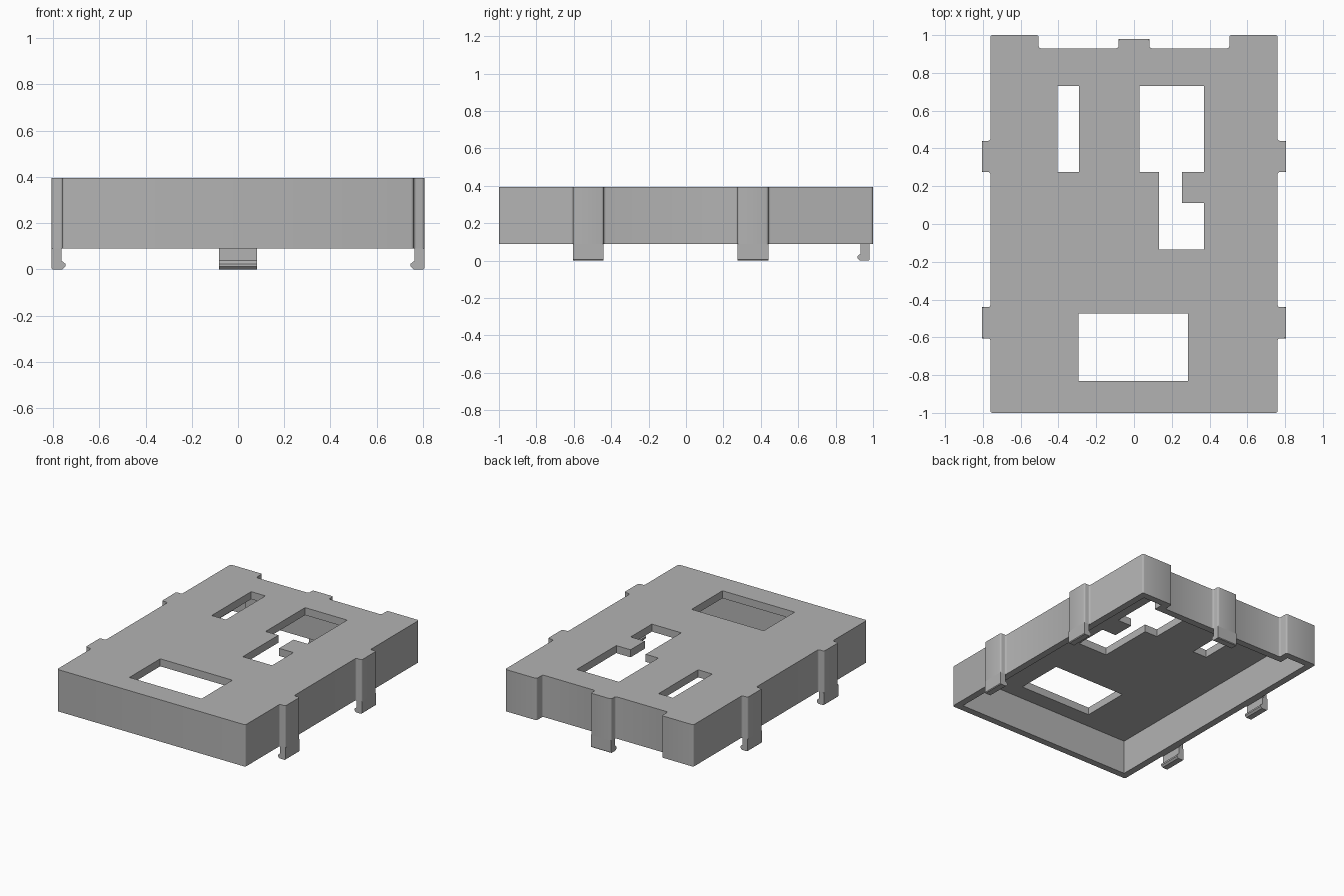
import bpy
import bmesh

# Remove the default object
if "Cube" in bpy.data.objects:
    bpy.data.objects.remove(bpy.data.objects["Cube"], do_unlink=True)

# Single plastic colour
grey = bpy.data.materials.new("grey_plastic")
grey.use_nodes = True
COLOUR = (0.45, 0.45, 0.45, 1)
grey.diffuse_color = COLOUR
grey.node_tree.nodes["Principled BSDF"].inputs["Base Color"].default_value = COLOUR

TOP, RIM, PLATE, WALL = 0.395, 0.09, 0.055, 0.05
SIDE, CLIP_OUT, BACK, TAB_OUT = 0.76, 0.806, 0.93, 0.98
CLIPS = [(-0.605, -0.44), (0.275, 0.44)]
TAB = 0.082


def prism(name, points, z0, z1, place=lambda u, v, w: (u, v, w), rounding=0):
    """Extrude a closed outline from z0 to z1, optionally rounding its corners."""
    bm = bmesh.new()
    low = [bm.verts.new(place(u, v, z0)) for u, v in points]
    high = [bm.verts.new(place(u, v, z1)) for u, v in points]
    bm.faces.new(low)
    bm.faces.new(high)
    uprights = []
    for i in range(len(points)):
        j = (i + 1) % len(points)
        bm.faces.new((low[i], low[j], high[j], high[i]))
        uprights.append(bm.edges.get((low[i], high[i])))
    bmesh.ops.recalc_face_normals(bm, faces=bm.faces)
    if rounding:
        bmesh.ops.bevel(bm, geom=uprights, offset=rounding, segments=3,
                        profile=0.5, affect='EDGES')
    mesh = bpy.data.meshes.new(name)
    bm.to_mesh(mesh)
    bm.free()
    mesh.materials.append(grey)
    obj = bpy.data.objects.new(name, mesh)
    bpy.context.collection.objects.link(obj)
    return obj


def mirrored(half):
    return half + [(-x, y) for x, y in reversed(half)]


def rect(x0, x1, y0, y1):
    return [(x0, y0), (x1, y0), (x1, y1), (x0, y1)]


def cut(target, cutter):
    cutter.hide_render = True
    mod = target.modifiers.new("cut", 'BOOLEAN')
    mod.operation = 'DIFFERENCE'
    mod.solver = 'EXACT'
    mod.object = cutter
    bpy.context.view_layer.objects.active = target
    bpy.ops.object.modifier_apply(modifier=mod.name)
    bpy.data.objects.remove(cutter, do_unlink=True)


# Cover shell with clip ribs on the sides and a notched back
half = [(SIDE, -1)]
for y0, y1 in CLIPS:
    half += [(SIDE, y0), (CLIP_OUT, y0), (CLIP_OUT, y1), (SIDE, y1)]
half += [(SIDE, 1), (0.505, 1), (0.505, BACK), (TAB, BACK), (TAB, TAB_OUT)]
cover = prism("cover_shell", mirrored(half), RIM, TOP, rounding=0.012)

# Hollow underside following the outer wall
inner = [(SIDE - WALL, WALL - 1), (SIDE - WALL, 1 - WALL),
         (0.505 + WALL, 1 - WALL), (0.505 + WALL, BACK - WALL)]
cut(cover, prism("hollow", mirrored(inner), -0.1, TOP - PLATE))

# Openings through the top plate
stepped = [(0.03, 0.275), (0.133, 0.275), (0.133, -0.135), (0.37, -0.135),
           (0.37, 0.11), (0.255, 0.11), (0.255, 0.275), (0.37, 0.275),
           (0.37, 0.73), (0.03, 0.73)]
for opening in (stepped, rect(-0.405, -0.29, 0.275, 0.73),
                rect(-0.295, 0.287, -0.83, -0.475)):
    cut(cover, prism("opening", opening, 0.2, 0.6))


# Snap hooks below the rim: profile is (distance outward, height)
def hook_profile(inside, outside):
    barb = inside - 0.017
    return [(outside, RIM), (outside, 0.005), (outside - 0.005, 0), (inside - 0.005, 0),
            (barb, 0.012), (barb, 0.024), (inside, 0.038), (inside, RIM)]


for label, s in (("left", 1), ("right", -1)):
    for end, (y0, y1) in zip(("front", "back"), CLIPS):
        prism(f"{label}_{end}_hook", hook_profile(SIDE + 0.004, CLIP_OUT), y0, y1,
              lambda u, v, w: (s * u, w, v))
prism("back_hook", hook_profile(BACK + 0.004, TAB_OUT), -TAB, TAB,
      lambda u, v, w: (w, u, v))

# Smooth the small corner roundings only
bpy.ops.object.select_all(action='DESELECT')
cover.select_set(True)
bpy.context.view_layer.objects.active = cover
bpy.ops.object.shade_smooth_by_angle(angle=0.6)
